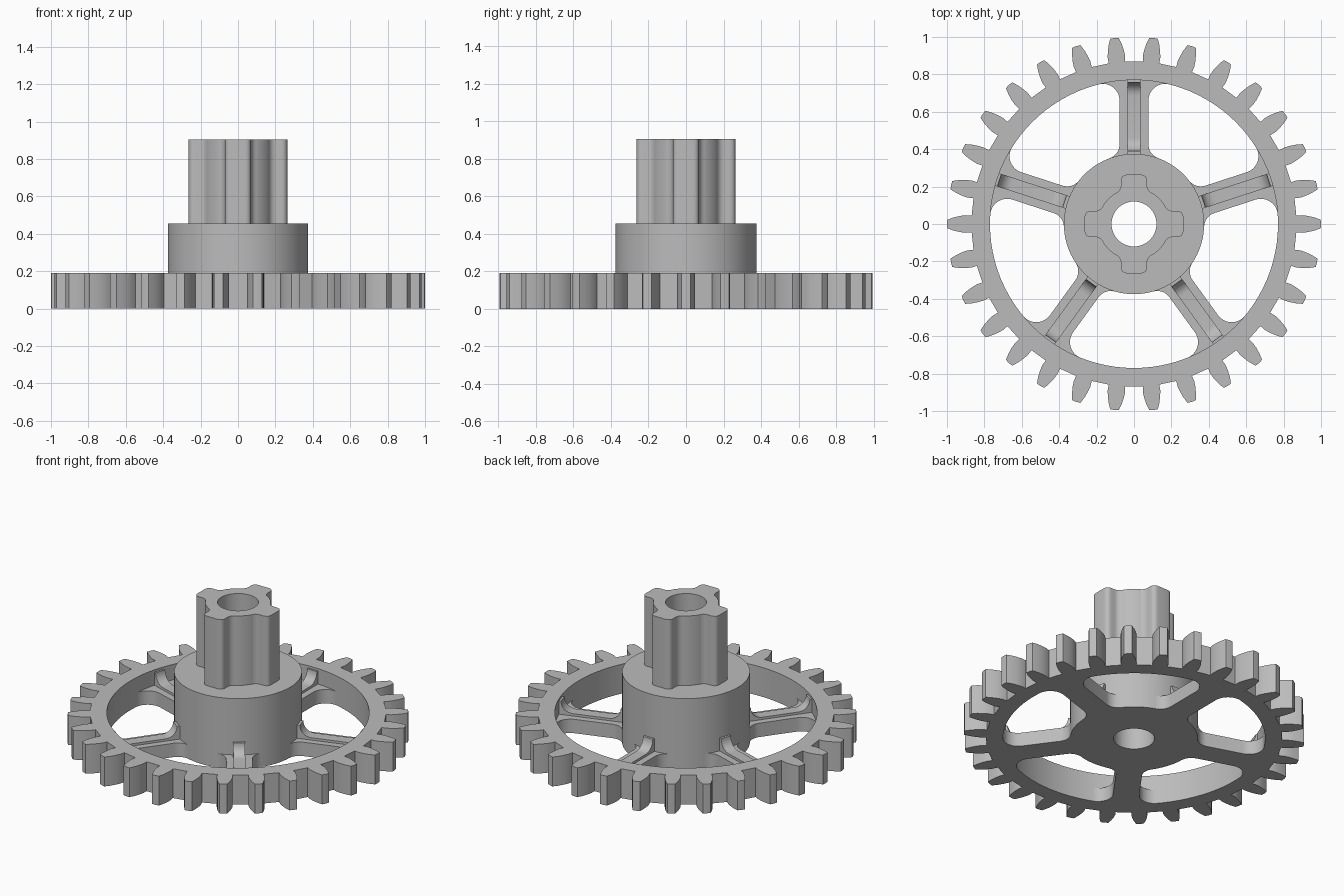
import bpy, bmesh
from math import pi, sin, cos, sqrt, atan2, radians
from mathutils import Matrix, Vector

cube = bpy.data.objects.get("Cube")
if cube:
    bpy.data.objects.remove(cube, do_unlink=True)

# One plain grey for the whole part
grey = bpy.data.materials.new("plain_grey")
grey.use_nodes = True
colour = (0.5, 0.5, 0.5, 1)
grey.diffuse_color = colour
grey.node_tree.nodes["Principled BSDF"].inputs["Base Color"].default_value = colour

TEETH, SPOKES = 30, 5
BORE, HUB, RIM = 0.12, 0.375, 0.77
GEAR_H, HUB_H, SHAFT_H, WEB_H = 0.19, 0.455, 0.905, 0.09


def arc(cx, cy, r, a, b, n):
    """Points along an arc from angle a to angle b."""
    return [(cx + r * cos(a + (b - a) * i / n), cy + r * sin(a + (b - a) * i / n))
            for i in range(n + 1)]


def circle(r, n=96):
    return arc(0, 0, r, 0, 2 * pi, n)[:-1]


def turned(points, a):
    return [(x * cos(a) - y * sin(a), x * sin(a) + y * cos(a)) for x, y in points]


def mirrored(points):
    """A half outline followed by its reflection in the x axis."""
    return points + [(x, -y) for x, y in reversed(points)]


def soften(a, corner, b, r, n=6):
    """Rounded corner between the directions of a and b."""
    a, c, b = Vector(a), Vector(corner), Vector(b)
    p, q = c + (a - c).normalized() * r, c + (b - c).normalized() * r
    curve = []
    for i in range(n + 1):
        t = i / n
        curve.append(tuple(p * (1 - t) ** 2 + c * 2 * t * (1 - t) + q * t * t))
    return curve


def prism(name, loops, z0, z1, matrix=Matrix()):
    """Extrude an outline, with any further loops as holes."""
    bm = bmesh.new()
    rings = []
    for loop in loops:
        rings.append([[bm.verts.new((x, y, z)) for x, y in loop] for z in (z0, z1)])
    for level in (0, 1):
        edges = []
        for ring in rings:
            vs = ring[level]
            edges += [bm.edges.new((vs[i - 1], vs[i])) for i in range(len(vs))]
        bmesh.ops.triangle_fill(bm, use_beauty=True, edges=edges)
    for low, high in rings:
        for i in range(len(low)):
            bm.faces.new((low[i - 1], low[i], high[i], high[i - 1]))
    bmesh.ops.recalc_face_normals(bm, faces=bm.faces)
    for f in bm.faces:
        f.smooth = True
    mesh = bpy.data.meshes.new(name)
    bm.to_mesh(mesh)
    bm.free()
    mesh.set_sharp_from_angle(angle=radians(30))
    mesh.materials.append(grey)
    obj = bpy.data.objects.new(name, mesh)
    obj.matrix_world = matrix
    bpy.context.collection.objects.link(obj)
    return obj


# Toothed rim
flank = [(0.868, -0.044), (0.9, -0.047), (0.93, -0.043), (0.965, -0.035), (0.998, -0.023)]
tooth = flank + [(1.0, 0)] + [(x, -y) for x, y in reversed(flank)]
outline = []
for k in range(TEETH):
    outline += turned(tooth, 2 * pi * k / TEETH)
prism("toothed_rim", [outline, circle(RIM)], 0, GEAR_H)

# Hub
prism("hub", [circle(HUB), circle(BORE, 48)], 0, HUB_H)

# Four-lobed shaft
BODY, TIP, HALF = 0.192, 0.264, 0.07
tip = (TIP, HALF)
root = (sqrt(BODY ** 2 - HALF ** 2), HALF)
root_angle = atan2(root[1], root[0])
start = root_angle + 0.17
valley = arc(0, 0, BODY, start, pi / 2 - start, 8)
upper = soften((TIP, 0), tip, root, 0.035) + soften(tip, root, valley[0], 0.03)
lower = [(x, -y) for x, y in reversed(upper)]
lobed = []
for k in range(4):
    lobed += turned(lower + upper + valley, k * pi / 2)
prism("lobed_shaft", [lobed, circle(BORE, 48)], HUB_H, SHAFT_H)

# Spoke web outline: fillets flow into the hub and the rim
W, F_HUB, F_RIM = 0.077, 0.08, 0.09
hx, hy = sqrt((HUB + F_HUB) ** 2 - (W + F_HUB) ** 2), W + F_HUB
rx, ry = sqrt((RIM - F_RIM) ** 2 - (W + F_RIM) ** 2), W + F_RIM
rim_angle = atan2(ry, rx)
half_web = arc(hx, hy, F_HUB, pi + atan2(hy, hx), 1.5 * pi, 8)
half_web += arc(rx, ry, F_RIM, -pi / 2, rim_angle, 12)
half_web += arc(0, 0, RIM, rim_angle, rim_angle / 10, 6)[1:]
web = mirrored(half_web)

# Rib side profile: concave sweep up to the hub and to the rim
R_IN, R_OUT, RIB_TOP, SWEEP = 0.39, 0.757, 0.175, 0.07
rib = [(HUB - 0.01, 0.03), (HUB - 0.01, RIB_TOP)]
rib += arc(R_IN + SWEEP, RIB_TOP, SWEEP, pi, 1.5 * pi, 8)
rib += arc(R_OUT - SWEEP, RIB_TOP, SWEEP, 1.5 * pi, 2 * pi, 8)
rib += [(RIM + 0.01, RIB_TOP), (RIM + 0.01, 0.03)]

for k in range(SPOKES):
    spin = Matrix.Rotation(pi / 2 + 2 * pi * k / SPOKES, 4, 'Z')
    prism(f"spoke_web_{k + 1}", [web], 0, WEB_H, spin)
    prism(f"spoke_rib_{k + 1}", [rib], -0.035, 0.035,
          spin @ Matrix.Rotation(pi / 2, 4, 'X'))
